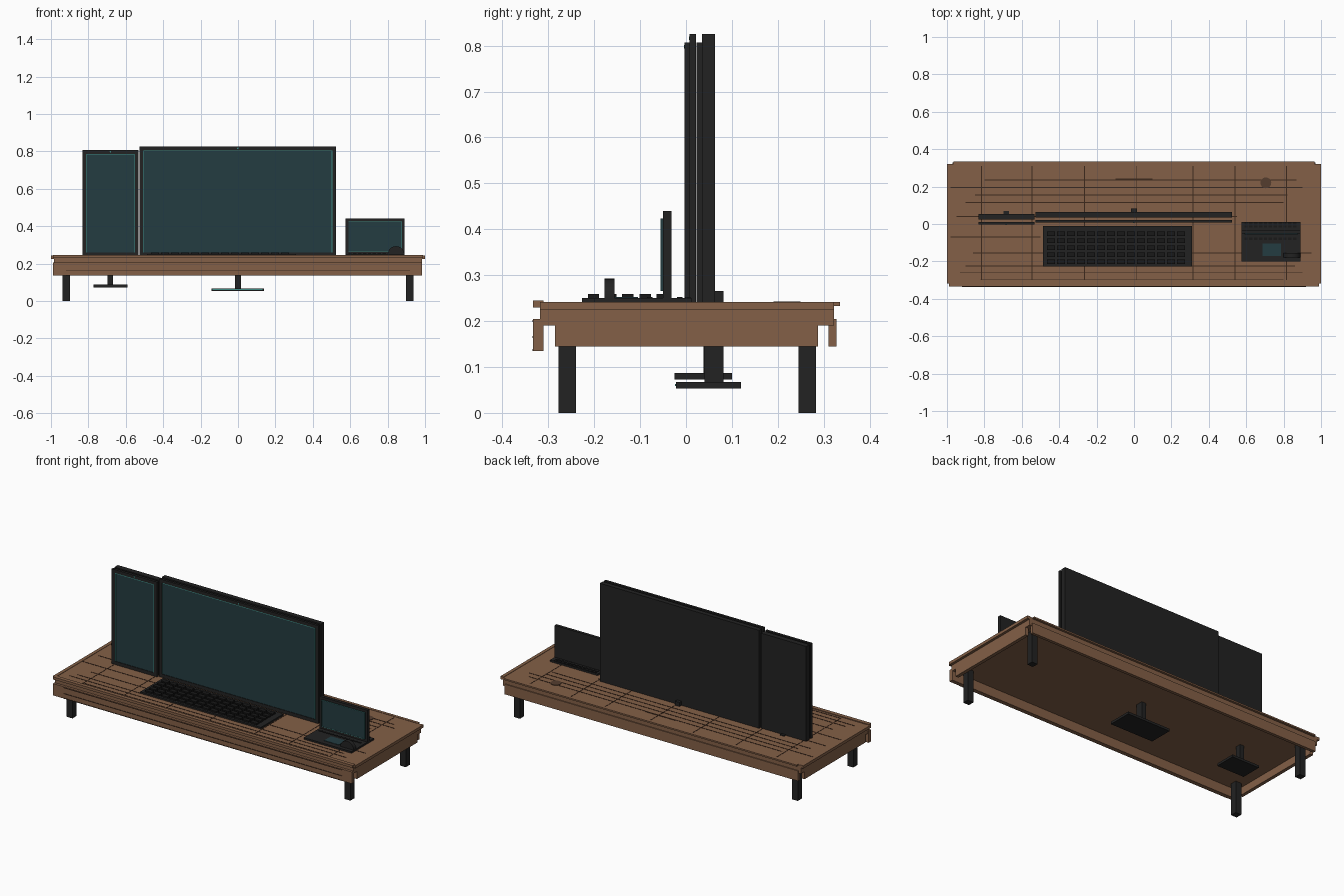
import bpy
import bmesh
from mathutils import Matrix, Vector

cube = bpy.data.objects.get("Cube")
if cube:
    bpy.data.objects.remove(cube, do_unlink=True)


def material(name, rgb):
    m = bpy.data.materials.new(name)
    m.use_nodes = True
    m.diffuse_color = (*rgb, 1)
    m.node_tree.nodes["Principled BSDF"].inputs["Base Color"].default_value = (*rgb, 1)
    return m


WOOD = material("brown wood", (0.23, 0.117, 0.063))
GRAIN = material("dark grain", (0.045, 0.022, 0.012))
GROMMET = material("grommet brown", (0.09, 0.048, 0.028))
BLACK = material("matte black", (0.016, 0.016, 0.016))
KEY = material("key black", (0.009, 0.009, 0.009))
SCREEN = material("dark teal screen", (0.017, 0.045, 0.053))
GLOW = material("teal glow", (0.05, 0.27, 0.24))


def finish(name, bm, mat):
    mesh = bpy.data.meshes.new(name)
    bm.to_mesh(mesh)
    bm.free()
    mesh.materials.append(mat)
    obj = bpy.data.objects.new(name, mesh)
    bpy.context.collection.objects.link(obj)
    return obj


def boxes(name, mat, spans):
    """One object made of boxes, each given as x, y and z ranges."""
    bm = bmesh.new()
    for span in spans:
        size = Vector([b - a for a, b in span])
        mid = Vector([(a + b) / 2 for a, b in span])
        bmesh.ops.create_cube(bm, size=1, matrix=Matrix.Translation(mid) @ Matrix.Diagonal(size).to_4x4())
    finish(name, bm, mat)


def box(name, mat, x, y, z):
    boxes(name, mat, [(x, y, z)])


def disc(name, mat, centre, radius, depth, axis="Z"):
    """Short cylinder with a smooth rim and sharp edges."""
    bm = bmesh.new()
    turn = Matrix.Rotation(1.5708, 4, "X") if axis == "Y" else Matrix.Identity(4)
    bmesh.ops.create_cone(bm, cap_ends=True, segments=24, radius1=radius, radius2=radius,
                          depth=depth, matrix=Matrix.Translation(centre) @ turn)
    obj = finish(name, bm, mat)
    bpy.ops.object.select_all(action="DESELECT")
    obj.select_set(True)
    bpy.context.view_layer.objects.active = obj
    bpy.ops.object.shade_smooth_by_angle()


def frame(name, mat, x, y, z, w):
    """Rectangular border of width w in the xz plane."""
    (a, b), (c, d) = x, z
    boxes(name, mat, [((a, a + w), y, z), ((b - w, b), y, z),
                      ((a + w, b - w), y, (c, c + w)), ((a + w, b - w), y, (d - w, d))])


# Desk top, edge trims and aprons
box("desk_top", WOOD, (-0.985, 0.985), (-0.318, 0.322), (0.19, 0.24))
box("front_trim", WOOD, (-0.99, 0.99), (-0.333, -0.31), (0.23, 0.245))
box("back_trim", WOOD, (-0.965, 0.965), (0.318, 0.335), (0.233, 0.242))
box("front_apron", WOOD, (-0.99, 0.985), (-0.333, -0.31), (0.135, 0.205))
box("back_apron", WOOD, (-0.97, 0.97), (0.31, 0.328), (0.145, 0.205))
for side, s in (("left", 1), ("right", -1)):
    box(side + "_trim", WOOD, sorted((s * 0.98, s)), (-0.318, 0.322), (0.225, 0.242))
    box(side + "_apron", WOOD, sorted((s * 0.965, s * 0.985)), (-0.285, 0.288), (0.145, 0.2))
    for end, y in (("front", -0.259), ("back", 0.264)):
        box(f"{end}_{side}_leg", BLACK, (s * 0.918 - 0.019, s * 0.918 + 0.019),
            (y - 0.019, y + 0.019), (0, 0.19))

# Grain and plank lines on the desk
t = 0.002
boxes("plank_lines", GRAIN, [((x - t, x + t), (-0.3, 0.31), (0.239, 0.2412))
                             for x in (-0.815, -0.545, -0.265, 0.015, 0.315, 0.54, 0.815)])
grain = [(-0.8, 0.87, 0.235), (-0.99, 0.9, 0.195), (-0.85, 0.82, 0.155), (-0.9, 0.8, 0.115),
         (-0.98, -0.5, -0.07), (-0.86, 0.95, -0.155), (-0.9, 0.86, -0.225), (-0.93, 0.9, -0.26),
         (-0.82, 0.8, -0.295), (-0.95, 0.55, 0.04)]
boxes("grain_lines", GRAIN, [((a, b), (y - t, y + t), (0.239, 0.2415)) for a, b, y in grain])
boxes("apron_lines", GRAIN, [((-0.92, 0.92), (-0.336, -0.332), (z - t / 2, z + t / 2))
                             for z in (0.2, 0.165, 0.137)])
box("cable_slot", GRAIN, (-0.1, 0.1), (0.236, 0.242), (0.239, 0.242))
disc("cable_grommet", GROMMET, (0.705, 0.22, 0.241), 0.029, 0.004)


def monitor(name, x, top, front, back):
    """Back shell, front bezel, screen, glowing border and camera."""
    a, b = x
    y0, y1 = front
    box(name + "_shell", BLACK, x, back, (0.24, top))
    frame(name + "_bezel", BLACK, x, front, (0.24, top), 0.02)
    box(name + "_screen", SCREEN, (a + 0.02, b - 0.02), (y0 + 0.003, y1), (0.255, top - 0.02))
    frame(name + "_border", GLOW, (a + 0.021, b - 0.021), (y0 + 0.001, y0 + 0.004),
          (0.255, top - 0.02), 0.004)
    disc(name + "_camera", GLOW, ((a + b) / 2, y0, top - 0.009), 0.004, 0.003, "Y")


monitor("main_monitor", (-0.527, 0.525), 0.825, (0.008, 0.022), (0.035, 0.063))
monitor("side_monitor", (-0.832, -0.532), 0.807, (-0.003, 0.012), (0.023, 0.054))

# Monitor stands below the desk
box("main_stand_pole", BLACK, (-0.015, 0.015), (0.04, 0.082), (0.06, 0.265))
box("main_stand_base", BLACK, (-0.143, 0.14), (-0.022, 0.12), (0.053, 0.067))
box("main_stand_glow", GLOW, (-0.135, 0.132), (-0.024, -0.021), (0.059, 0.063))
box("side_stand_pole", BLACK, (-0.697, -0.669), (0.038, 0.07), (0.08, 0.245))
box("side_stand_base", BLACK, (-0.772, -0.592), (-0.025, 0.1), (0.073, 0.087))

# Keyboard with rows of keys
box("keyboard", BLACK, (-0.487, 0.31), (-0.227, -0.012), (0.24, 0.25))
boxes("keyboard_keys", KEY, [((x, x + 0.043), (y, y + 0.025), (0.249, 0.259))
                             for x in [-0.465 + 0.0535 * i for i in range(14)]
                             for y in [-0.214 + 0.0375 * j for j in range(5)]])

# Laptop
box("laptop_base", BLACK, (0.575, 0.89), (-0.2, 0.012), (0.24, 0.25))
box("laptop_lid", BLACK, (0.575, 0.89), (-0.05, -0.032), (0.25, 0.44))
box("laptop_screen", SCREEN, (0.59, 0.876), (-0.055, -0.049), (0.265, 0.424))
frame("laptop_border", GLOW, (0.59, 0.876), (-0.056, -0.054), (0.265, 0.424), 0.002)
boxes("laptop_keys", KEY, [((x, x + 0.018), (y, y + 0.012), (0.249, 0.253))
                           for x in [0.59 + 0.026 * i for i in range(11)]
                           for y in (-0.085, -0.02, -0.002)])
box("laptop_touchpad", SCREEN, (0.688, 0.786), (-0.17, -0.105), (0.249, 0.252))

# Round mouse standing on its edge, half sunk in the desk
disc("mouse", BLACK, (0.845, -0.167, 0.248), 0.045, 0.022, "Y")
